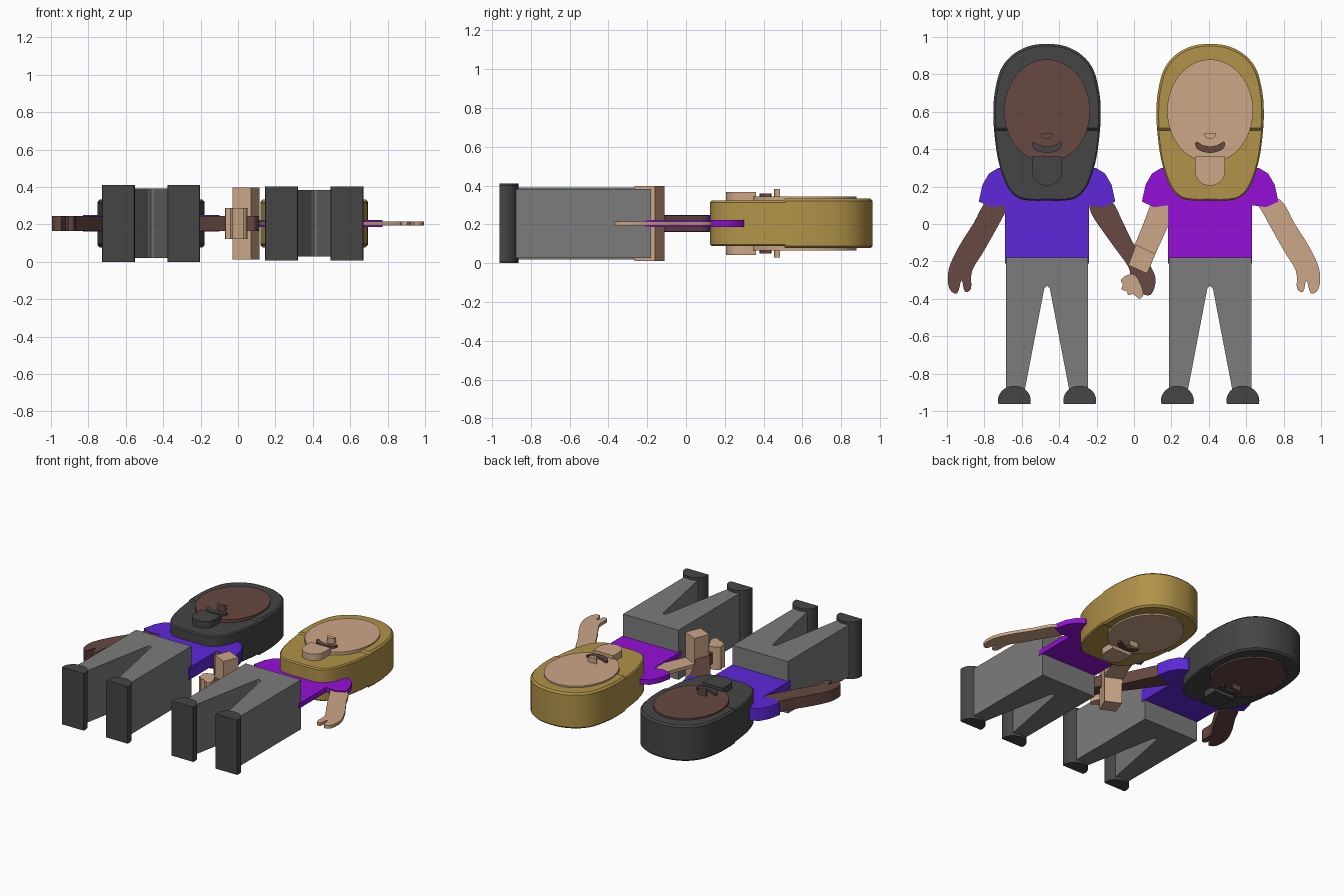
import bpy, bmesh, math
from mathutils import Vector

default_cube = bpy.data.objects.get("Cube")
if default_cube:
    bpy.data.objects.remove(default_cube, do_unlink=True)

MIDDLE = 0.205  # every part is a slab centred on this height


def material(name, *rgb):
    mat = bpy.data.materials.new(name)
    mat.use_nodes = True
    mat.diffuse_color = (*rgb, 1)
    shader = next(n for n in mat.node_tree.nodes if n.type == 'BSDF_PRINCIPLED')
    shader.inputs["Base Color"].default_value = (*rgb, 1)
    shader.inputs["Roughness"].default_value = 0.7
    return mat


dark_grey = material("dark grey", .06, .06, .06)
trouser_grey = material("trouser grey", .2, .2, .2)
brown_skin = material("brown skin", .135, .065, .054)
tan_skin = material("tan skin", .6, .385, .24)
golden_hair = material("golden hair", .44, .29, .065)
blue_cloth = material("blue cloth", .11, .02, .69)
purple_cloth = material("purple cloth", .3, .005, .69)


def mirrored(half):
    """Close a half outline running from top to bottom across x = 0."""
    other = [(-x, y) for x, y in reversed(half) if abs(x) > 1e-4]
    return list(half) + other


def rounded(points, steps=4):
    """Smooth closed curve through the points."""
    pts = [Vector(p) for p in points]
    count = len(pts)
    result = []
    for i in range(count):
        a, b, c, d = (pts[(i + k) % count] for k in (-1, 0, 1, 2))
        for s in range(steps):
            t = s / steps
            p = b + (c - a) * t / 2 + (a * 2 - b * 5 + c * 4 - d) * t * t / 2
            p += (b * 3 - a - c * 3 + d) * t ** 3 / 2
            result.append((p.x, p.y))
    return result


def arc(cx, cy, rx, ry, start=0, end=360, steps=48):
    full = abs(end - start) == 360
    angles = [math.radians(start + (end - start) * i / steps)
              for i in range(steps if full else steps + 1)]
    return [(cx + rx * math.cos(a), cy + ry * math.sin(a)) for a in angles]


def slab(name, outline, half_depth, mat, shift=0, bevel=0):
    """Extrude a flat outline symmetrically about the middle height."""
    bm = bmesh.new()
    verts = [bm.verts.new((x + shift, y, MIDDLE - half_depth)) for x, y in outline]
    base = bm.faces.new(verts)
    moved = bmesh.ops.extrude_face_region(bm, geom=[base], use_keep_orig=True)["geom"]
    bmesh.ops.translate(bm, vec=(0, 0, 2 * half_depth),
                        verts=[g for g in moved if isinstance(g, bmesh.types.BMVert)])
    bmesh.ops.recalc_face_normals(bm, faces=bm.faces)
    mesh = bpy.data.meshes.new(name)
    bm.to_mesh(mesh)
    bm.free()
    mesh.materials.append(mat)
    mesh.shade_smooth()
    mesh.set_sharp_from_angle(angle=math.radians(30))
    obj = bpy.data.objects.new(name, mesh)
    bpy.context.collection.objects.link(obj)
    if bevel:
        mod = obj.modifiers.new("soft rim", 'BEVEL')
        mod.width = bevel
        mod.segments = 1
        mod.limit_method = 'ANGLE'
        mod.angle_limit = math.radians(60)
    return obj


# Outlines shared by both people, centred on x = 0
hair_outline = rounded(mirrored([
    (0, .963), (.1, .95), (.19, .9), (.25, .82), (.28, .7), (.287, .6), (.283, .5),
    (.265, .36), (.235, .25), (.2, .18), (.15, .137), (.08, .125), (0, .125)]))
cap_outline = [p for p in hair_outline if p[1] > .497]
chin_outline = [(.08, .36)] + arc(0, .28, .08, .075, 0, -180, 16) + [(-.08, .36)]
nose_outline = [(.033, .485)] + arc(0, .475, .03, .02, 0, -180, 10) + [(-.033, .485)]
mouth_outline = rounded(mirrored([
    (0, .415), (.04, .422), (.07, .44), (.08, .425), (.06, .395), (0, .38)]))
shirt_outline = mirrored([
    (0, .3), (.26, .3), (.31, .27), (.345, .21), (.365, .12), (.3, .09),
    (.225, .1), (.225, -.21), (0, -.21)])
trouser_outline = mirrored([
    (0, -.18), (.22, -.18), (.22, -.92), (.125, -.92), (.015, -.345), (0, -.33)])
outer_arm = rounded([
    (.78, .13), (.86, 0), (.93, -.11), (.98, -.21), (.995, -.28), (.985, -.35),
    (.945, -.37), (.922, -.3), (.905, -.36), (.872, -.345), (.865, -.25),
    (.8, -.14), (.7, .04), (.66, .13)])


def person(label, cx, side, skin, hair, chin, mouth, cloth, shoe, leg, shirt, arm):
    """One whole figure; side is -1 or 1 for the direction of its free arm."""
    def add(part, outline, depth, mat, **extra):
        slab(f"{label}_{part}", outline, depth, mat, cx, **extra)

    add("hair", hair_outline, .117, hair, bevel=.008)
    add("hair_cap", cap_outline, .128, hair, bevel=.012)
    add("face", arc(0, .605, .23, .275), .139, skin)
    add("chin", chin_outline, .163, chin)
    add("nose", nose_outline, .177, skin)
    add("mouth", mouth_outline, .155, mouth)
    add("shirt", shirt_outline, shirt, cloth)
    add("trousers", trouser_outline, leg, trouser_grey)
    for foot, sign in (("right", -1), ("left", 1)):
        sole = arc(sign * .175, -.945, .088, .08, 0, 180, 20)
        sole += [(sign * .175 - .085, -.963), (sign * .175 + .085, -.963)]
        add(f"{foot}_shoe", sole, shoe, dark_grey)
    slab(f"{label}_free_arm", [(side * x, y) for x, y in outer_arm], arm, skin)


person("first", -.465, -1, brown_skin, dark_grey, dark_grey, dark_grey,
       blue_cloth, .205, .186, .044, .04)
person("second", .407, 1, tan_skin, golden_hair, tan_skin, brown_skin,
       purple_cloth, .197, .178, .018, .011)

# Joined arms and clasped hands between the two people
slab("first_joined_arm", rounded([
    (-.22, .13), (-.12, .12), (-.06, .01), (0, -.11), (.07, -.2), (.11, -.27),
    (.112, -.33), (.085, -.38), (.03, -.365), (-.02, -.3), (-.03, -.23),
    (-.13, -.09), (-.23, .06)]), .041, brown_skin)
slab("second_joined_arm", [
    (.09, .11), (.05, 0), (0, -.12), (.07, -.27), (.11, -.17), (.21, .05), (.22, .13)],
    .012, tan_skin)
slab("second_hand_back", [(.01, -.11), (.115, -.16), (.07, -.265), (-.03, -.22)],
     .193, tan_skin)
slab("second_fingers", rounded([
    (-.04, -.275), (-.07, -.3), (-.06, -.325), (-.067, -.35), (-.04, -.36),
    (-.03, -.38), (-.005, -.375), (.03, -.4), (.05, -.37), (.03, -.31), (0, -.27)]),
    .082, tan_skin)
